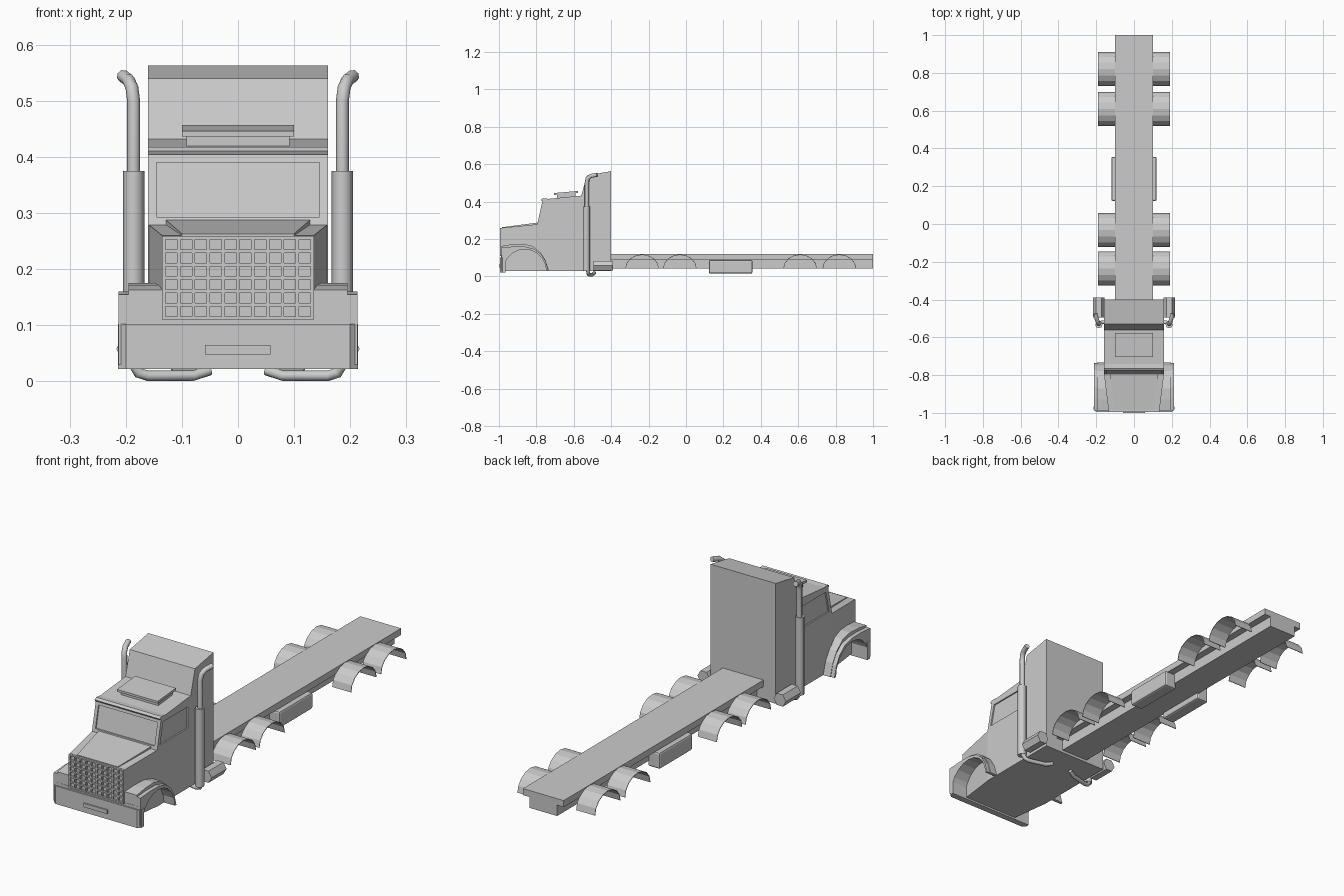
import bpy, bmesh, math

if "Cube" in bpy.data.objects:
    bpy.data.objects.remove(bpy.data.objects["Cube"])


def loft(name, ring_a, ring_b):
    """Solid between two matching outlines."""
    bm = bmesh.new()
    a = [bm.verts.new(p) for p in ring_a]
    b = [bm.verts.new(p) for p in ring_b]
    n = len(a)
    bm.faces.new(a)
    bm.faces.new(b)
    for i in range(n):
        j = (i + 1) % n
        bm.faces.new((a[i], a[j], b[j], b[i]))
    bmesh.ops.recalc_face_normals(bm, faces=bm.faces)
    me = bpy.data.meshes.new(name)
    bm.to_mesh(me)
    bm.free()
    ob = bpy.data.objects.new(name, me)
    bpy.context.collection.objects.link(ob)
    return ob


def side_prism(name, yz, x0, x1):
    return loft(name, [(x0, y, z) for y, z in yz], [(x1, y, z) for y, z in yz])


def plan_prism(name, xy, z0, z1):
    return loft(name, [(x, y, z0) for x, y in xy], [(x, y, z1) for x, y in xy])


def box(name, x0, x1, y0, y1, z0, z1):
    return side_prism(name, [(y0, z0), (y1, z0), (y1, z1), (y0, z1)], x0, x1)


def front_ring(y, w, z0, z1):
    return [(-w, y, z0), (w, y, z0), (w, y, z1), (-w, y, z1)]


def arc(cy, cz, ry, rz, n):
    return [(cy - ry * math.cos(math.pi * i / n), cz + rz * math.sin(math.pi * i / n))
            for i in range(n + 1)]


def pipe(name, pts, r):
    cu = bpy.data.curves.new(name, 'CURVE')
    cu.dimensions = '3D'
    cu.bevel_depth = r
    cu.bevel_resolution = 2
    cu.use_fill_caps = True
    sp = cu.splines.new('POLY')
    sp.points.add(len(pts) - 1)
    for p, co in zip(sp.points, pts):
        p.co = (*co, 1)
    ob = bpy.data.objects.new(name, cu)
    bpy.context.collection.objects.link(ob)
    bpy.ops.object.select_all(action='DESELECT')
    ob.select_set(True)
    bpy.context.view_layer.objects.active = ob
    bpy.ops.object.convert(target='MESH')


def cut(target, cutter):
    m = target.modifiers.new('cut', 'BOOLEAN')
    m.object = cutter
    m.operation = 'DIFFERENCE'
    m.solver = 'EXACT'
    cutter.hide_render = True
    cutter.hide_viewport = True


# cab and sleeper in one profile
cab = side_prism('cab', [(-.795, .03), (-.795, .28), (-.766, .412), (-.56, .432),
                         (-.53, .54), (-.40, .563), (-.40, .03)], -.16, .16)
cut(cab, side_prism('windscreen_cutter', [(-.83, .293), (-.786, .293), (-.765, .39), (-.81, .39)],
                    -.145, .145))
for s, side in ((1, 'right'), (-1, 'left')):
    cut(cab, side_prism('window_cutter_' + side,
                        [(-.775, .295), (-.752, .39), (-.58, .39), (-.58, .295)],
                        s * .154, s * .2))

# visor lip and roof vent
side_prism('visor', [(-.772, .404), (-.776, .411), (-.765, .418), (-.74, .416)], -.16, .16)
side_prism('roof_vent_base', [(-.69, .415), (-.69, .44), (-.59, .45), (-.59, .425)], -.092, .092)
side_prism('roof_vent_lid', [(-.705, .436), (-.705, .446), (-.578, .457), (-.578, .446)], -.1, .1)

# tapered hood with raised panel
loft('hood', front_ring(-.985, .135, .03, .26), front_ring(-.785, .16, .03, .28))
loft('hood_panel', front_ring(-.985, .1, .25, .263), front_ring(-.785, .13, .27, .289))

# grille bars
for i in range(11):
    x = -.132 + i * .0264
    box('grille_upright', x - .003, x + .003, -.994, -.98, .11, .258)
for i in range(7):
    z = .113 + i * .0238
    box('grille_slat', -.135, .135, -.994, -.98, z - .003, z + .003)

# bumper and number plate
plan_prism('bumper', [(-.2, -.994), (.2, -.994), (.214, -.982), (.214, -.965),
                      (-.214, -.965), (-.214, -.982)], .022, .102)
box('number_plate', -.059, .058, -1, -.99, .048, .065)
box('front_panel', -.2, .2, -.988, -.975, .03, .115)

for s, side in ((1, 'right'), (-1, 'left')):
    # front fender: tall inner tier and wide outer lip around the wheel opening
    opening = arc(-.862, .03, .115, .115, 10)[::-1]
    side_prism('fender_' + side, [(-.987, .03), (-.987, .163), (-.93, .172), (-.87, .175), (-.82, .163),
                                  (-.777, .128), (-.75, .085), (-.733, .03)] + opening,
               s * .13, s * .195)
    side_prism('fender_lip_' + side, [(-.987, .03), (-.987, .155), (-.92, .16), (-.86, .159), (-.81, .147),
                                      (-.773, .117), (-.75, .08), (-.736, .03)] + opening,
               s * .18, s * .213)

    # exhaust stack: thick heat shield, thin pipe with flared tip, elbow under the cab
    pipe('exhaust_shield_' + side, [(s * .186, -.533, .03), (s * .186, -.533, .375)], .019)
    pipe('exhaust_pipe_' + side, [(s * .186, -.53, .36), (s * .186, -.53, .50), (s * .189, -.526, .523),
                                  (s * .195, -.51, .537), (s * .205, -.475, .544)], .0115)
    pipe('exhaust_elbow_' + side, [(s * .186, -.525, .06), (s * .186, -.525, .03),
                                   (s * .177, -.522, .015), (s * .16, -.52, .01),
                                   (s * .08, -.5, .01), (s * .05, -.49, .02)], .0095)

    # hexagonal tank behind the stack
    hexa = [(s * .187 + .03 * math.cos(k * math.pi / 3), .058 + .03 * math.sin(k * math.pi / 3))
            for k in range(6)]
    loft('tank_' + side, [(x, -.495, z) for x, z in hexa], [(x, -.39, z) for x, z in hexa])

    # mudguards along the deck
    for y in (-.235, -.033, .61, .82):
        outer = arc(y, .042, .09, .076, 8)
        inner = arc(y, .042, .087, .073, 8)[::-1]
        side_prism('mudguard_' + side, outer + inner, s * .098, s * .19)

    # side locker with rounded edges
    locker = box('locker_' + side, s * .06, s * .12, .122, .355, .015, .088)
    b = locker.modifiers.new('bevel', 'BEVEL')
    b.width = .008
    b.segments = 2

# deck plate over a narrower beam
box('deck_plate', -.1, .1, -.41, 1, .09, .119)
box('deck_beam', -.068, .068, -.41, 1, .042, .095)
